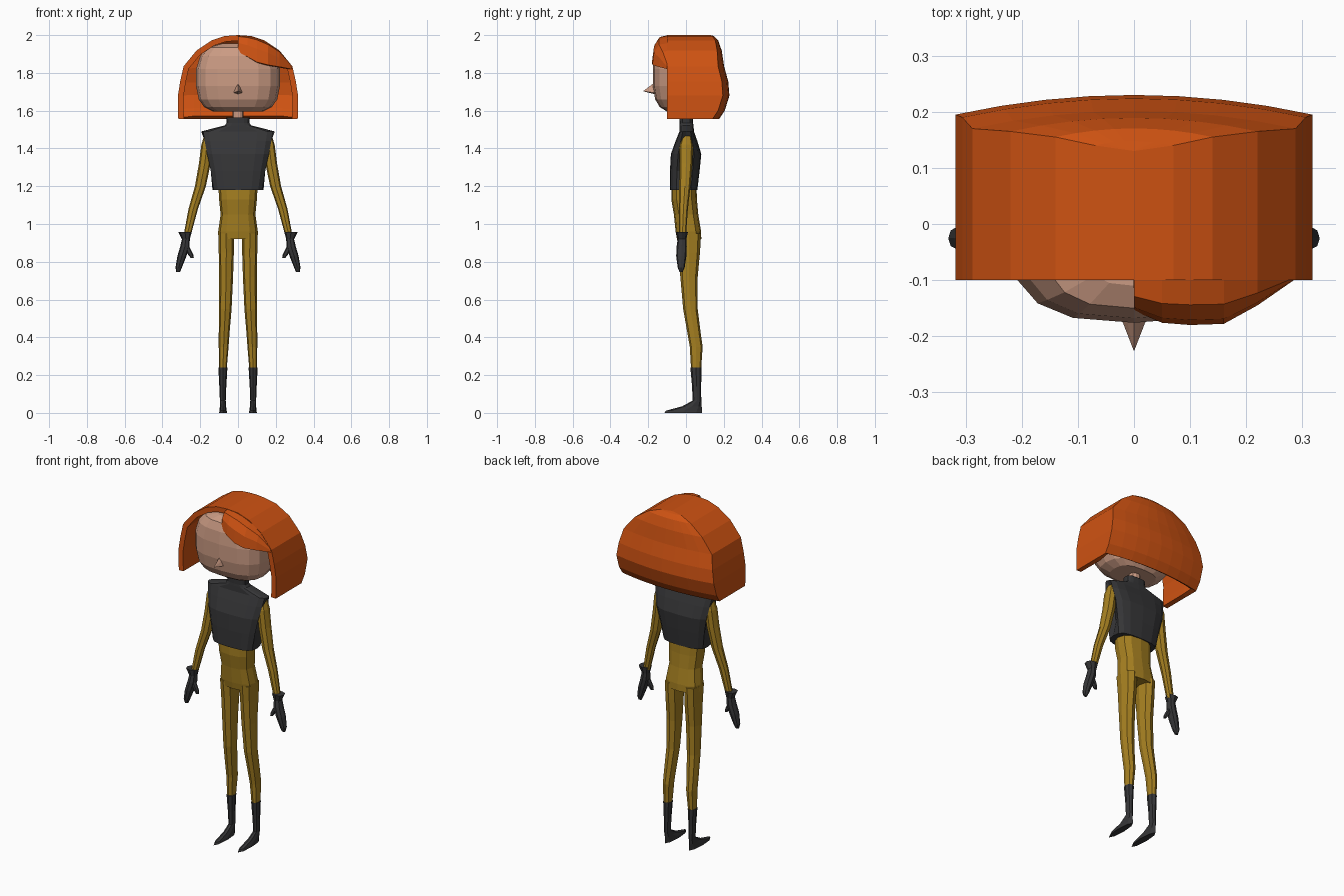
import bpy
import bmesh
import math

default_cube = bpy.data.objects.get("Cube")
if default_cube:
    bpy.data.objects.remove(default_cube, do_unlink=True)


def make_material(name, red, green, blue):
    material = bpy.data.materials.new(name)
    material.use_nodes = True
    colour = (red, green, blue, 1)
    material.diffuse_color = colour
    shader = next(n for n in material.node_tree.nodes if n.type == "BSDF_PRINCIPLED")
    shader.inputs["Base Color"].default_value = colour
    return material


orange = make_material("hair orange", .62, .085, .006)
skin = make_material("skin", .6, .33, .23)
mustard = make_material("mustard cloth", .38, .215, .015)
charcoal = make_material("charcoal", .036, .036, .038)


def finish(name, mesh_builder, material):
    mesh = bpy.data.meshes.new(name)
    mesh_builder.to_mesh(mesh)
    mesh_builder.free()
    mesh.materials.append(material)
    obj = bpy.data.objects.new(name, mesh)
    bpy.context.collection.objects.link(obj)
    return obj


def loft(name, rings, material, sides=10, power=2.4, side=1, recess=None):
    """Skin horizontal rings, each given as (z, x_min, x_max, y_min, y_max)."""
    bm = bmesh.new()
    loops = []
    for index, (z, x_min, x_max, y_min, y_max) in enumerate(rings):
        loop = []
        for i in range(sides):
            angle = math.tau * i / sides
            c, s = math.cos(angle), math.sin(angle)
            u = math.copysign(abs(c) ** (2 / power), c)
            v = math.copysign(abs(s) ** (2 / power), s)
            if recess and index in recess and abs(s) < .1:
                u *= .8
            x = (x_min + x_max) / 2 + u * (x_max - x_min) / 2
            y = (y_min + y_max) / 2 + v * (y_max - y_min) / 2
            loop.append(bm.verts.new((side * x, y, z)))
        loops.append(loop)
    for lower, upper in zip(loops, loops[1:]):
        for i in range(sides):
            j = (i + 1) % sides
            bm.faces.new((lower[i], lower[j], upper[j], upper[i]))
    bm.faces.new(loops[0])
    bm.faces.new(loops[-1])
    bmesh.ops.recalc_face_normals(bm, faces=bm.faces)
    return finish(name, bm, material)


def centred(rings):
    """Expand (z, half_width, y_min, y_max) rings into loft rings."""
    return [(z, -w, w, front, back) for z, w, front, back in rings]


def add_grid(bm, rows):
    verts = [[bm.verts.new(point) for point in row] for row in rows]
    for upper, lower in zip(verts, verts[1:]):
        for c in range(len(upper) - 1):
            bm.faces.new((upper[c], upper[c + 1], lower[c + 1], lower[c]))


def thicken(obj, thickness):
    modifier = obj.modifiers.new("thickness", "SOLIDIFY")
    modifier.thickness = thickness
    modifier.offset = -1


# Head, neck and nose
loft("head", centred([
    (1.595, .13, -.1, .08), (1.62, .18, -.14, .1), (1.66, .208, -.163, .12),
    (1.73, .222, -.176, .13), (1.82, .222, -.176, .13), (1.89, .2, -.168, .12),
    (1.935, .16, -.15, .1), (1.955, .09, -.11, .06)]), skin, sides=16, power=2.7)
loft("neck", centred([(1.5, .03, -.025, .03), (1.63, .03, -.025, .03)]), skin)

nose = bmesh.new()
tip = nose.verts.new((0, -.227, 1.703))
base = [nose.verts.new((x, -.165, z)) for x, z in
        ((-.024, 1.695), (0, 1.687), (.024, 1.695), (.014, 1.725), (0, 1.75), (-.014, 1.725))]
for i, vert in enumerate(base):
    nose.faces.new((vert, base[(i + 1) % len(base)], tip))
nose.faces.new(base)
bmesh.ops.recalc_face_normals(nose, faces=nose.faces)
finish("nose", nose, skin)

# Bob of hair: an arch swept backwards and closed by a bulging back
# Each entry is half width, height, depth of the back edge
arch = [(0, 2, .13), (.07, 1.995, .14), (.14, 1.972, .155), (.22, 1.918, .165),
        (.288, 1.835, .17), (.306, 1.755, .19), (.318, 1.68, .195),
        (.318, 1.6, .17), (.316, 1.555, .14)]
full_arch = [(-x, z, y) for x, z, y in reversed(arch[1:])] + arch
hair_front = -.1
bm = bmesh.new()
add_grid(bm, [[(x, hair_front + (y - hair_front) * t / 3, z) for x, z, y in full_arch]
              for t in range(4)])
columns = [c / 4 for c in range(-4, 5)]
add_grid(bm, [[(u * x, y + .11 * x * (1 - u * u), z) for u in columns]
              for x, z, y in arch])
bmesh.ops.remove_doubles(bm, verts=bm.verts, dist=.0005)
hair = finish("hair_bob", bm, orange)
thicken(hair, .03)


def arch_height(x):
    for (x_a, z_a, _), (x_b, z_b, _) in zip(arch, arch[1:]):
        if x <= x_b:
            return z_a + (z_b - z_a) * (x - x_a) / (x_b - x_a)


# Fringe swept towards the left: x, front depth, lower edge
fringe = [(0, -.155, 1.91), (.05, -.176, 1.885), (.1, -.18, 1.857),
          (.16, -.178, 1.842), (.22, -.145, 1.832), (.285, -.1, 1.82)]
rows = []
for reach, drop in ((0, 0), (.6, .08), (.9, .45), (1, 1)):
    row = []
    for x, front, low in reversed(fringe):
        top = arch_height(x)
        y = -.09 + (front + .09) * reach
        row.append((x, y, top + (low - top) * drop))
    rows.append(row)
bm = bmesh.new()
add_grid(bm, rows)
thicken(finish("hair_fringe", bm, orange), .02)

# Sleeveless top with a collar and recessed armholes
loft("vest", centred([
    (1.18, .135, -.085, .06), (1.28, .152, -.085, .072), (1.37, .172, -.08, .081),
    (1.44, .186, -.055, .06), (1.49, .195, -.035, .042), (1.522, .07, -.035, .04),
    (1.535, .06, -.034, .037), (1.565, .063, -.035, .037)]),
    charcoal, sides=16, power=3, recess=(1, 2, 3))

# Lower torso
loft("lower_torso", centred([
    (.92, .104, -.048, .081), (.96, .105, -.055, .08), (1.05, .092, -.064, .065),
    (1.13, .1, -.078, .058), (1.22, .105, -.078, .055)]), mustard, sides=12, power=2.6)

# Limbs, gloves and boots
for label, side in (("left", 1), ("right", -1)):
    loft(label + "_leg", [
        (.23, .06, .1, .027, .08), (.35, .05, .102, .02, .088), (.42, .045, .102, .008, .078),
        (.55, .034, .1, -.015, .062), (.72, .026, .1, -.03, .062),
        (.85, .022, .102, -.04, .074), (.95, .022, .104, -.05, .08)],
        mustard, sides=8, side=side)
    loft(label + "_boot", [
        (0, .058, .1, -.115, .085), (.012, .06, .098, -.105, .085),
        (.035, .063, .096, -.02, .083), (.065, .065, .096, .035, .081),
        (.14, .062, .099, .032, .08), (.24, .056, .104, .023, .083)],
        charcoal, sides=8, power=2, side=side)
    loft(label + "_arm", [
        (.94, .25, .288, -.038, 0), (1.08, .212, .262, -.037, .01),
        (1.2, .17, .228, -.036, .024), (1.32, .145, .207, -.035, .034),
        (1.42, .135, .194, -.035, .038), (1.465, .14, .18, -.02, .028)],
        mustard, sides=8, side=side)
    loft(label + "_glove", [
        (.745, .307, .327, -.034, -.018), (.77, .297, .331, -.044, -.007),
        (.83, .273, .321, -.052, .002), (.88, .257, .306, -.05, .004),
        (.92, .255, .297, -.044, .002), (.957, .245, .316, -.053, .01)],
        charcoal, sides=8, side=side)
    loft(label + "_thumb", [
        (.82, .234, .25, -.04, -.022), (.838, .236, .264, -.043, -.018),
        (.89, .262, .29, -.043, -.013)], charcoal, sides=6, side=side)
